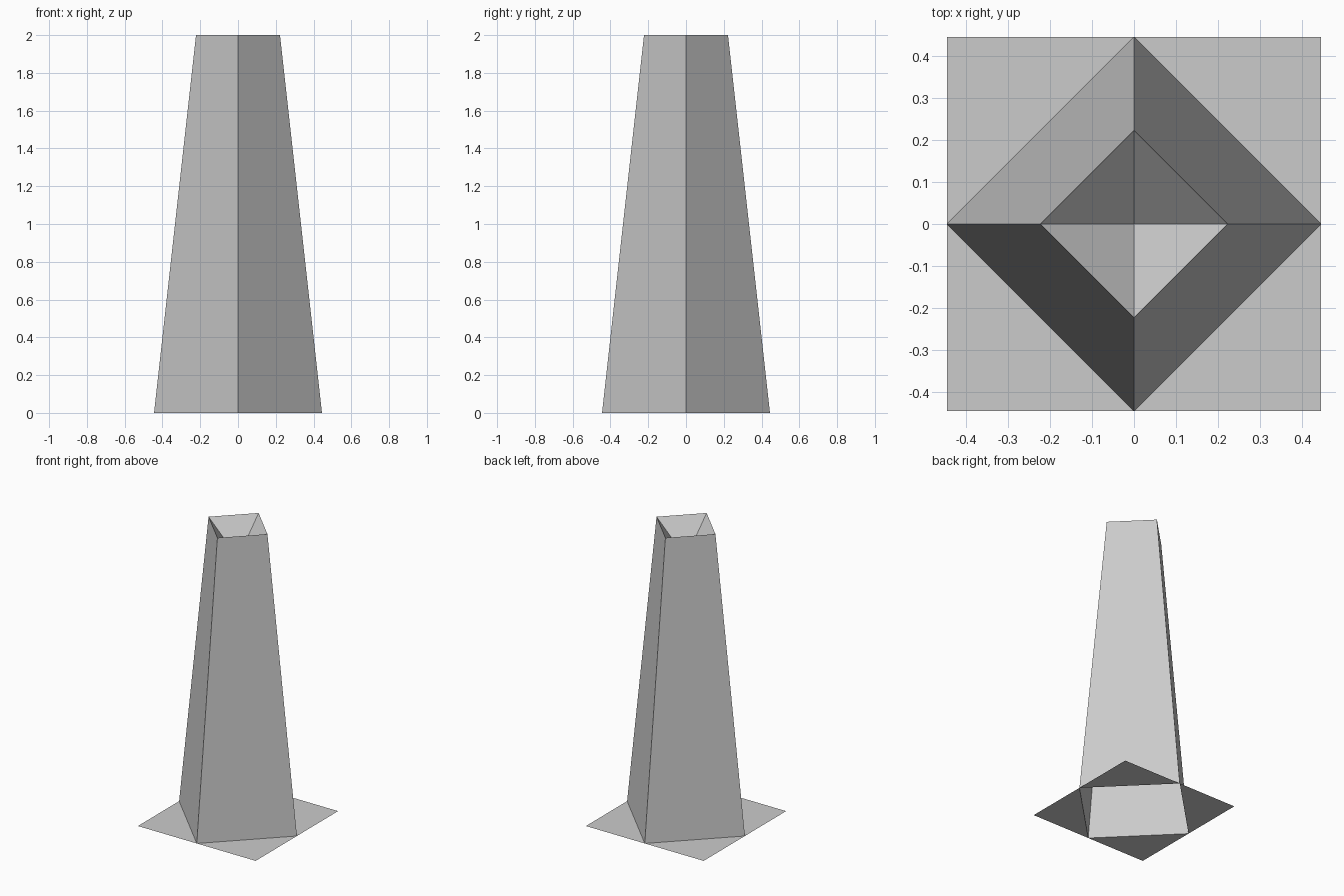
import bpy
import bmesh
from math import cos, sin, pi

old = bpy.data.objects.get("Cube")
if old:
    bpy.data.objects.remove(old, do_unlink=True)

HEIGHT = 2.0
BASE = 4 / 9        # corner radius at the ground
TOP = BASE / 2      # corner radius at the rim
PIT_DEPTH = TOP

grey = bpy.data.materials.new("plain grey")
grey.use_nodes = True
colour = (0.6, 0.6, 0.6, 1)
grey.diffuse_color = colour
grey.node_tree.nodes["Principled BSDF"].inputs["Base Color"].default_value = colour


def ring(bm, radius, z):
    """Four corners on the x and y axes, counter-clockwise."""
    return [bm.verts.new((radius * cos(i * pi / 2), radius * sin(i * pi / 2), z))
            for i in range(4)]


def finish(bm, name):
    mesh = bpy.data.meshes.new(name)
    bm.to_mesh(mesh)
    bm.free()
    mesh.materials.append(grey)
    obj = bpy.data.objects.new(name, mesh)
    bpy.context.collection.objects.link(obj)


# Tapering four-sided shaft, open below
bm = bmesh.new()
low, high = ring(bm, BASE, 0), ring(bm, TOP, HEIGHT)
for i in range(4):
    j = (i + 1) % 4
    bm.faces.new((low[i], low[j], high[j], high[i]))
finish(bm, "shaft")

# Inverted pyramid sunk into the rim
bm = bmesh.new()
rim = ring(bm, TOP, HEIGHT)
tip = bm.verts.new((0, 0, HEIGHT - PIT_DEPTH))
for i in range(4):
    bm.faces.new((rim[i], rim[(i + 1) % 4], tip))
finish(bm, "top_pit")

# Flat triangles filling the corners of the square footprint
bm = bmesh.new()
foot = ring(bm, BASE, 0)
for i in range(4):
    a, b = foot[i], foot[(i + 1) % 4]
    corner = bm.verts.new(a.co + b.co)
    bm.faces.new((a, corner, b))
finish(bm, "base_corners")
